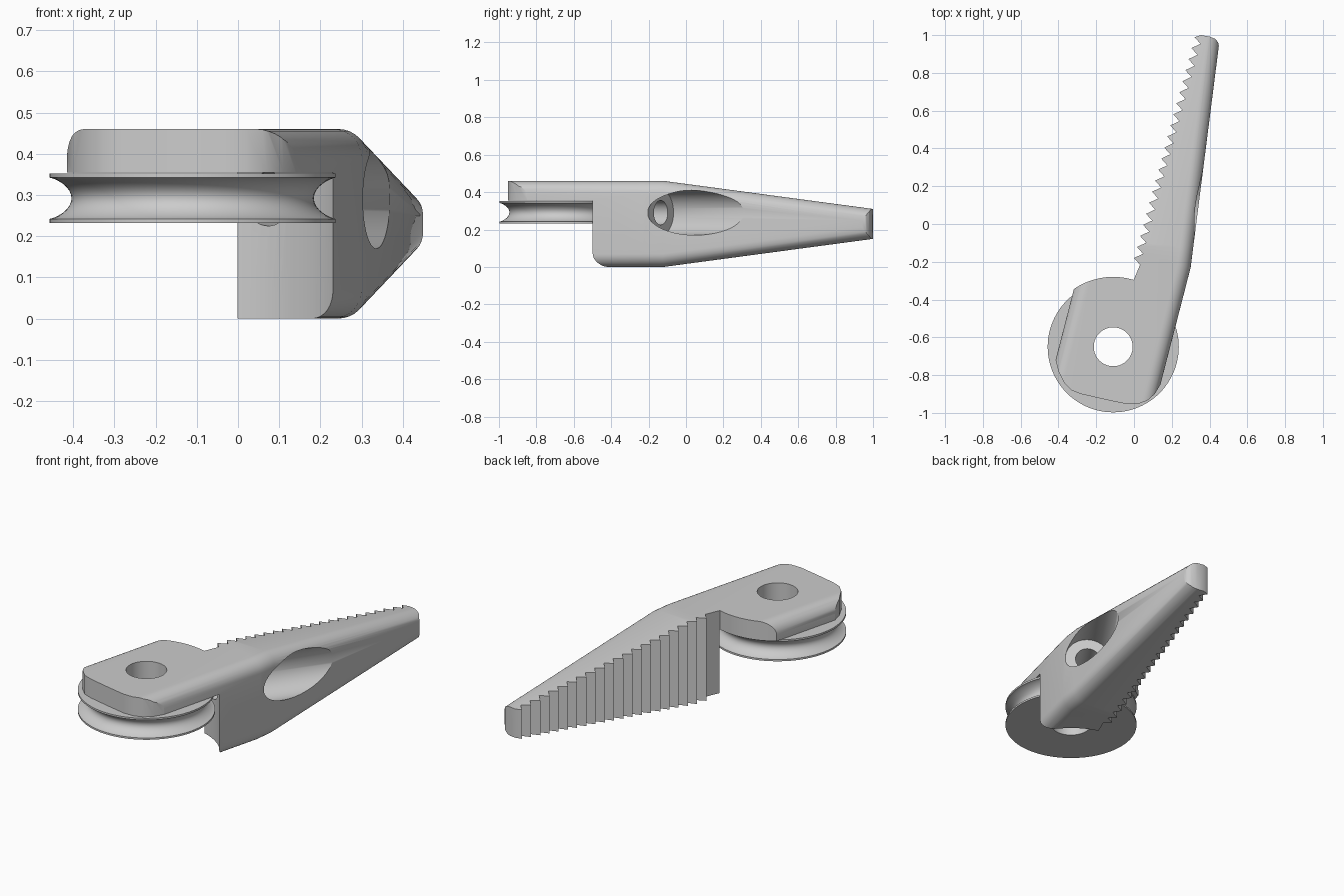
import bpy, bmesh, math
from mathutils import Vector, Matrix

cube = bpy.data.objects.get("Cube")
if cube:
    bpy.data.objects.remove(cube, do_unlink=True)

grey = bpy.data.materials.new("plain_grey")
grey.use_nodes = True
GREY = (0.6, 0.6, 0.6, 1)
grey.diffuse_color = GREY
grey.node_tree.nodes["Principled BSDF"].inputs["Base Color"].default_value = GREY

HUB = Vector((-0.11, -0.65, 0))
CLEARANCE = 0.37
SLANT = 0.258          # sideways lean of the mounting plate edges


def make_object(name, bm):
    bmesh.ops.recalc_face_normals(bm, faces=bm.faces)
    mesh = bpy.data.meshes.new(name)
    bm.to_mesh(mesh)
    bm.free()
    mesh.materials.append(grey)
    obj = bpy.data.objects.new(name, mesh)
    bpy.context.collection.objects.link(obj)
    return obj


def prism(outline, low, high):
    bm = bmesh.new()
    bottom = [bm.verts.new((x, y, low)) for x, y in outline]
    top = [bm.verts.new((x, y, high)) for x, y in outline]
    bm.faces.new(bottom[::-1])
    bm.faces.new(top)
    for i in range(len(outline)):
        bm.faces.new((bottom[i - 1], bottom[i], top[i], top[i - 1]))
    bmesh.ops.recalc_face_normals(bm, faces=bm.faces)
    return bm


def rod(name, start, end, radius):
    axis = end - start
    place = Matrix.Translation((start + end) / 2) @ axis.to_track_quat("Z", "Y").to_matrix().to_4x4()
    bm = bmesh.new()
    bmesh.ops.create_cone(bm, cap_ends=True, segments=96, radius1=radius,
                          radius2=radius, depth=axis.length, matrix=place)
    return make_object(name, bm)


def boolean(target, cutter, operation="DIFFERENCE"):
    cutter.hide_render = True
    mod = target.modifiers.new("cut", "BOOLEAN")
    mod.operation, mod.solver, mod.object = operation, "EXACT", cutter
    bpy.context.view_layer.objects.active = target
    bpy.ops.object.modifier_apply(modifier=mod.name)
    bpy.data.objects.remove(cutter, do_unlink=True)


def smooth(obj):
    bpy.ops.object.select_all(action="DESELECT")
    obj.select_set(True)
    bpy.context.view_layer.objects.active = obj
    bpy.ops.object.shade_smooth_by_angle(angle=math.radians(30))


def right_edge(y):
    return 0.30 + SLANT * (y + 0.23)


def left_edge(y):
    return -0.41 + SLANT * (y + 0.7)


# Blank for the arm: mounting plate and jaw in one slab, tapering to the tip
blank = prism([(left_edge(-1.1), -1.1), (right_edge(-1.1), -1.1), (0.30, -0.23),
               (0.459, 1.02), (0.1, 1.02), (left_edge(0.1), 0.1)], 0, 0.46)
bmesh.ops.bisect_plane(blank, geom=blank.verts[:] + blank.edges[:] + blank.faces[:],
                       plane_co=(0, -0.12, 0), plane_no=(0, 1, 0))
for v in blank.verts:
    taper = 0.134 * max(0, v.co.y + 0.12)
    v.co.z += taper if v.co.z < 0.2 else -taper
bmesh.ops.recalc_face_normals(blank, faces=blank.faces)

# Round the long edges
long_edges = [e for e in blank.edges
              if any(abs(f.normal.x) > 0.5 for f in e.link_faces)
              and any(abs(f.normal.z) > 0.5 for f in e.link_faces)]
bmesh.ops.bevel(blank, geom=long_edges, offset=0.07, segments=8,
                profile=0.5, affect="EDGES")
arm = make_object("jaw_arm", blank)

# Trim the curved front of the plate and the rounded tip
trim = prism([(-0.6, -0.6), (-0.415, -0.72), (-0.40, -0.78), (-0.37, -0.84),
              (-0.33, -0.88), (-0.28, -0.9), (-0.15, -0.93), (-0.04, -0.953),
              (0.02, -0.953), (0.07, -0.935), (0.11, -0.9), (0.14, -0.85),
              (0.3, -0.6), (0.6, 0.2), (0.45, 0.94), (0.445, 0.962),
              (0.43, 0.98), (0.40, 0.992), (0.355, 1.0), (0.31, 0.985),
              (-0.6, 0.985)], -0.5, 1)
boolean(arm, make_object("trim_helper", trim), "INTERSECT")

# Cut the round back of the plate and the row of teeth
cut = [(-1, 1.3), (-1, -0.44)]
for i in range(31):
    a = math.radians(150 - i * 77 / 30)
    cut.append((HUB.x + CLEARANCE * math.cos(a), HUB.y + CLEARANCE * math.sin(a)))
for i in range(21):
    x, y = 0.016 * i, -0.18 + 0.0585 * i
    cut += [(x + 0.032, y - 0.036), (x, y)]
cut.append((0.32, 1.3))
boolean(arm, make_object("teeth_helper", prism(cut, -0.5, 1)))

# Clearance for the pulley and the pivot hole
up = Vector((0, 0, 1))
boolean(arm, rod("clearance_helper", HUB - up * 0.2, HUB + up * 0.355, CLEARANCE + 0.003))
boolean(arm, rod("pivot_helper", HUB, HUB + up, 0.103))

# Slanted rope passage with a wide outer bore
seat = Vector((0.206, -0.135, 0.29))
along = Vector((0.57, 0.82, 0)).normalized()
boolean(arm, rod("bore_helper", seat, seat + along, 0.12))
boolean(arm, rod("passage_helper", seat - along * 0.35, seat + along * 0.1, 0.065))
smooth(arm)

# Grooved pulley wheel, turned around the pivot
RIM = 0.347
profile = [(0.103, 0.352), (RIM, 0.352), (RIM, 0.342)]
for i in range(1, 16):
    a = math.pi * i / 16
    profile.append((RIM - 0.053 * math.sin(a) ** 1.5, 0.292 + 0.05 * math.cos(a)))
profile += [(RIM, 0.242), (RIM, 0.232), (0.103, 0.232)]
wheel = bmesh.new()
ring = [wheel.verts.new((HUB.x + r, HUB.y, z)) for r, z in profile]
edges = [wheel.edges.new((ring[i - 1], ring[i])) for i in range(len(ring))]
bmesh.ops.spin(wheel, geom=ring + edges, cent=HUB, axis=(0, 0, 1),
               angle=math.tau, steps=96, use_merge=True)
bmesh.ops.remove_doubles(wheel, verts=wheel.verts, dist=0.0001)
smooth(make_object("pulley_wheel", wheel))
